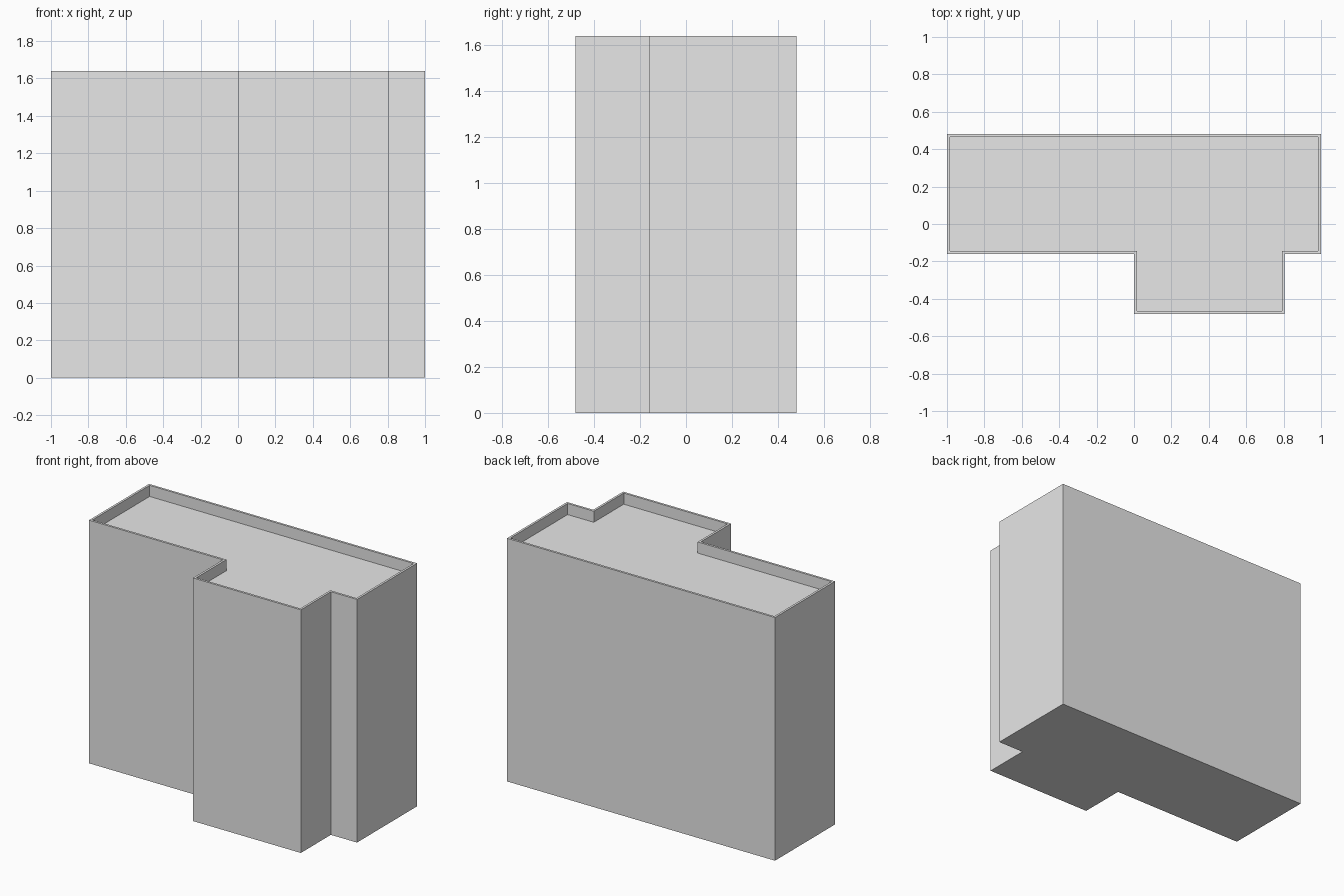
import bpy
import bmesh

HEIGHT = 1.64
WALL = 0.015
PARAPET = 0.075

# Remove the default cube
cube = bpy.data.objects.get("Cube")
if cube:
    bpy.data.objects.remove(cube, do_unlink=True)

# Plain grey for the whole building
grey = bpy.data.materials.new("plain grey")
grey.use_nodes = True
colour = (0.8, 0.8, 0.8, 1)
grey.diffuse_color = colour
grey.node_tree.nodes["Principled BSDF"].inputs["Base Color"].default_value = colour

# Floor plan: a long block with a wing projecting from the front
plan = [(-1, -0.16), (0, -0.16), (0, -0.48), (0.805, -0.48),
        (0.805, -0.16), (1, -0.16), (1, 0.48), (-1, 0.48)]

# Raise the plan into a solid block
bm = bmesh.new()
base = bm.faces.new([bm.verts.new((x, y, 0)) for x, y in plan])
raised = bmesh.ops.extrude_face_region(bm, geom=[base], use_keep_orig=True)
bmesh.ops.translate(bm, vec=(0, 0, HEIGHT),
                    verts=[v for v in raised["geom"] if isinstance(v, bmesh.types.BMVert)])
bmesh.ops.recalc_face_normals(bm, faces=bm.faces)

# Inset the roof and sink it behind a thin parapet
roof = next(f for f in bm.faces if f.normal.z > 0.5)
bmesh.ops.inset_region(bm, faces=[roof], thickness=WALL, use_even_offset=True)
sunk = bmesh.ops.extrude_face_region(bm, geom=[roof])
bmesh.ops.translate(bm, vec=(0, 0, -PARAPET),
                    verts=[v for v in sunk["geom"] if isinstance(v, bmesh.types.BMVert)])
if roof.is_valid:
    bmesh.ops.delete(bm, geom=[roof], context="FACES_ONLY")
bmesh.ops.recalc_face_normals(bm, faces=bm.faces)

mesh = bpy.data.meshes.new("building")
bm.to_mesh(mesh)
bm.free()
mesh.materials.append(grey)
building = bpy.data.objects.new("building", mesh)
bpy.context.collection.objects.link(building)
